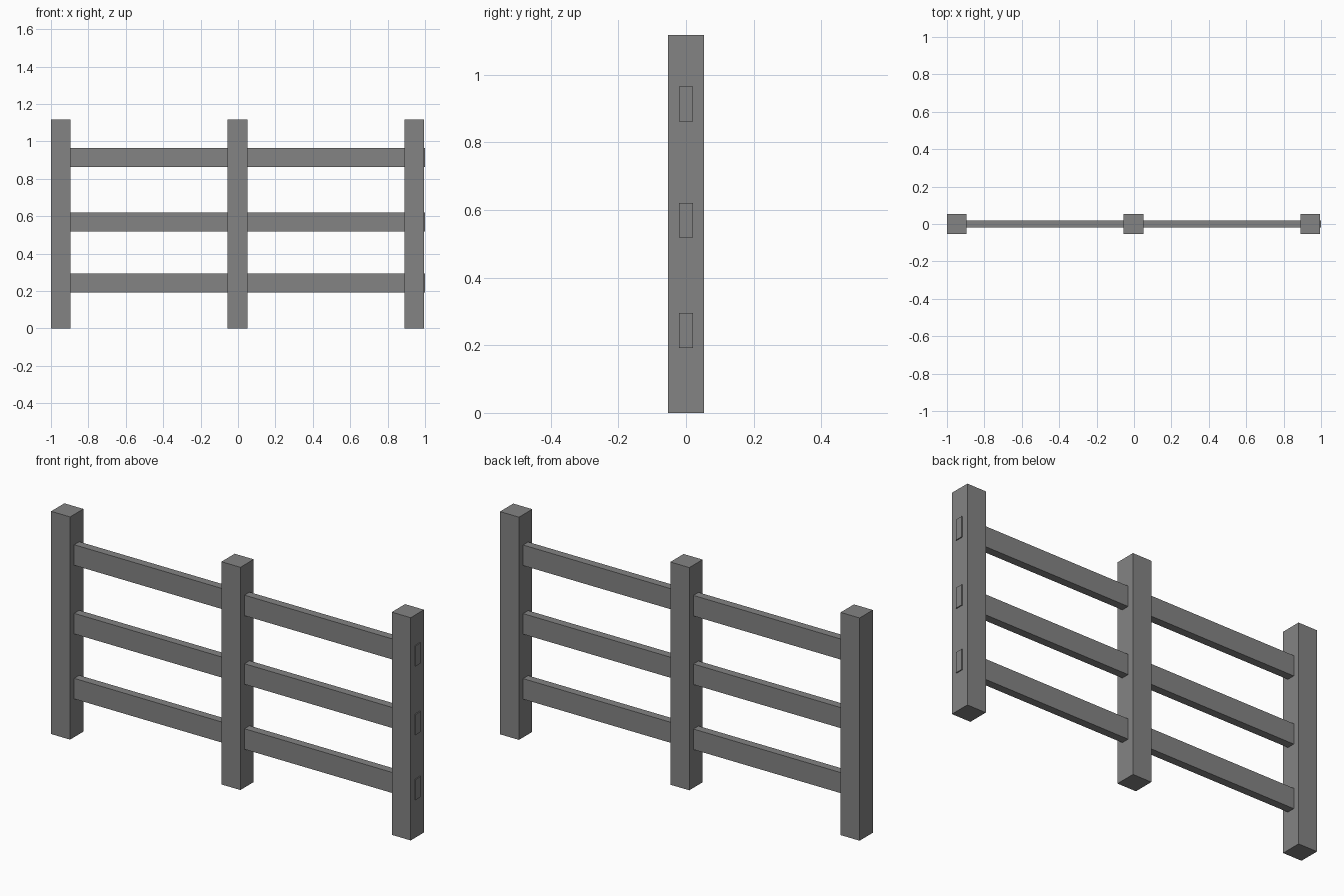
import bpy

if "Cube" in bpy.data.objects:
    bpy.data.objects.remove(bpy.data.objects["Cube"])

# One flat grey for the whole fence
grey = bpy.data.materials.new("fence_grey")
grey.diffuse_color = (0.23, 0.23, 0.23, 1)
grey.use_nodes = True
grey.node_tree.nodes["Principled BSDF"].inputs["Base Color"].default_value = grey.diffuse_color


def box(name, x, y, z):
    """Box from (min, max) ranges on each axis."""
    bpy.ops.mesh.primitive_cube_add(size=1)
    ob = bpy.context.object
    ob.name = name
    ob.location = [(a + b) / 2 for a, b in (x, y, z)]
    ob.scale = [b - a for a, b in (x, y, z)]
    bpy.ops.object.transform_apply(location=True, rotation=False, scale=True)
    ob.data.materials.append(grey)
    return ob


POST = 0.105
HEIGHT = 1.117

# Three square posts
for side, x0 in (("left", -1.0), ("middle", -0.055), ("right", 0.89)):
    box(side + "_post", (x0, x0 + POST), (-POST / 2, POST / 2), (0, HEIGHT))

# Three rails through the posts, their ends just proud of the right post
for level, z0 in (("bottom", 0.192), ("centre", 0.518), ("top", 0.862)):
    box(level + "_rail", (-0.94, 1.0), (-0.02, 0.02), (z0, z0 + 0.103))
